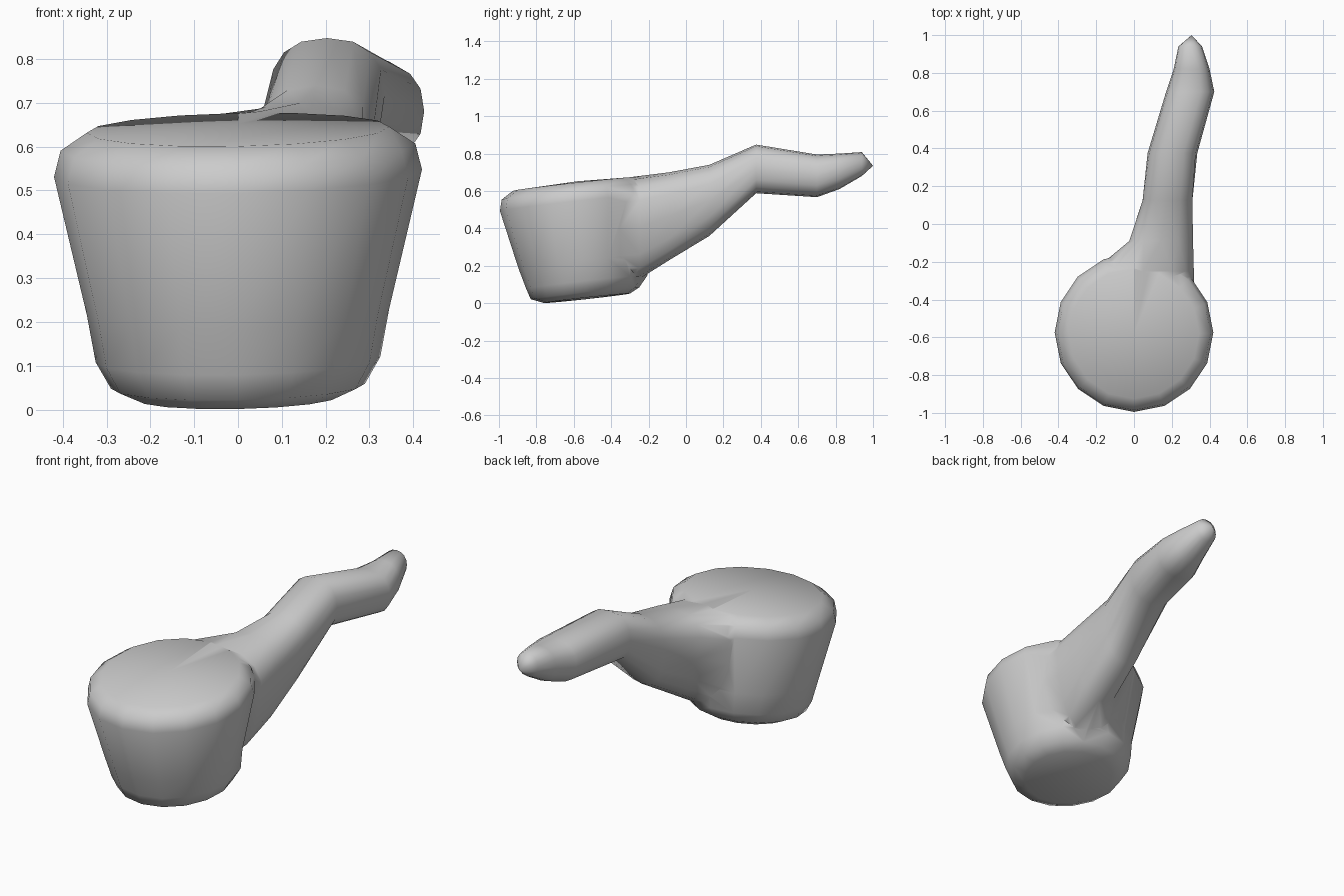
import bpy, bmesh
from math import sin, cos, pi

if "Cube" in bpy.data.objects:
    bpy.data.objects.remove(bpy.data.objects["Cube"])


def loft(name, rings, start=None, end=None):
    """Skin a list of equal-length rings; close ends with a point or a flat cap."""
    bm = bmesh.new()
    loops = [[bm.verts.new(p) for p in ring] for ring in rings]
    n = len(loops[0])
    for a, b in zip(loops, loops[1:]):
        for i in range(n):
            j = (i + 1) % n
            bm.faces.new((a[i], a[j], b[j], b[i]))
    for loop, tip in ((loops[0], start), (loops[-1], end)):
        if tip:
            v = bm.verts.new(tip)
            for i in range(n):
                bm.faces.new((loop[i], loop[(i + 1) % n], v))
        else:
            bm.faces.new(loop)
    bmesh.ops.recalc_face_normals(bm, faces=bm.faces)
    me = bpy.data.meshes.new(name)
    bm.to_mesh(me)
    bm.free()
    ob = bpy.data.objects.new(name, me)
    bpy.context.collection.objects.link(ob)
    return ob


# Cup: tapered 16-sided bowl, tilted slightly up towards the handle
def cup_ring(r, y, z):
    ring = []
    for i in range(16):
        a = 2 * pi * i / 16
        px, py = r * cos(a), y + r * sin(a)
        ring.append((px, py, z + 0.11 * (py + 0.57) + 0.02 * px))
    return ring


cup_profile = [(0.23, -0.53, 0.022), (0.29, -0.54, 0.05), (0.325, -0.53, 0.11),
               (0.345, -0.55, 0.22), (0.42, -0.575, 0.54), (0.405, -0.58, 0.60),
               (0.345, -0.58, 0.64)]
cup = loft("cup_body", [cup_ring(*p) for p in cup_profile],
           (0, -0.53, 0.022), (0, -0.58, 0.652))


# Handle: rounded sections swept back and up, narrower underneath near the cup
def handle_ring(y, x0, x1, zb, zt, power, low, shift):
    ring = []
    cx, hx, cz, hz = (x0 + x1) / 2, (x1 - x0) / 2, (zb + zt) / 2, (zt - zb) / 2
    for i in range(16):
        a = 2 * pi * i / 16
        c, s = cos(a), sin(a)
        u = abs(c) ** (2 / power) * (1 if c > 0 else -1)
        v = abs(s) ** (2 / power) * (1 if s > 0 else -1)
        t = min(1, max(0, 0.6 - v) / 1.6)
        ring.append((cx + hx * u * (1 - (1 - low) * t) + shift * t, y, cz + hz * v))
    return ring


handle_sections = [
    (-0.45, -0.30, 0.34, 0.12, 0.655, 3.0, 0.70, 0.03),
    (-0.25, -0.24, 0.335, 0.13, 0.68, 3.0, 0.50, 0.06),
    (-0.09, -0.04, 0.325, 0.23, 0.70, 2.8, 0.65, 0.02),
    (0.125, 0.035, 0.32, 0.36, 0.74, 2.5, 0.80, 0.0),
    (0.375, 0.072, 0.335, 0.588, 0.848, 2.4, 1.0, 0.0),
    (0.70, 0.17, 0.425, 0.567, 0.795, 2.4, 1.0, 0.0),
    (0.82, 0.21, 0.40, 0.61, 0.80, 2.3, 1.0, 0.0),
    (0.94, 0.235, 0.36, 0.68, 0.808, 2.2, 1.0, 0.0)]
handle = loft("handle", [handle_ring(*s) for s in handle_sections],
              None, (0.305, 1.0, 0.735))

# Fuse the handle into the cup as one continuous skin
union = cup.modifiers.new("fuse_handle", 'BOOLEAN')
union.operation = 'UNION'
union.solver = 'EXACT'
union.object = handle
bpy.context.view_layer.objects.active = cup
cup.select_set(True)
bpy.ops.object.modifier_apply(modifier=union.name)
bpy.data.objects.remove(handle, do_unlink=True)
bpy.ops.object.shade_smooth_by_angle(angle=pi / 3)
cup.name = "cup_with_handle"
